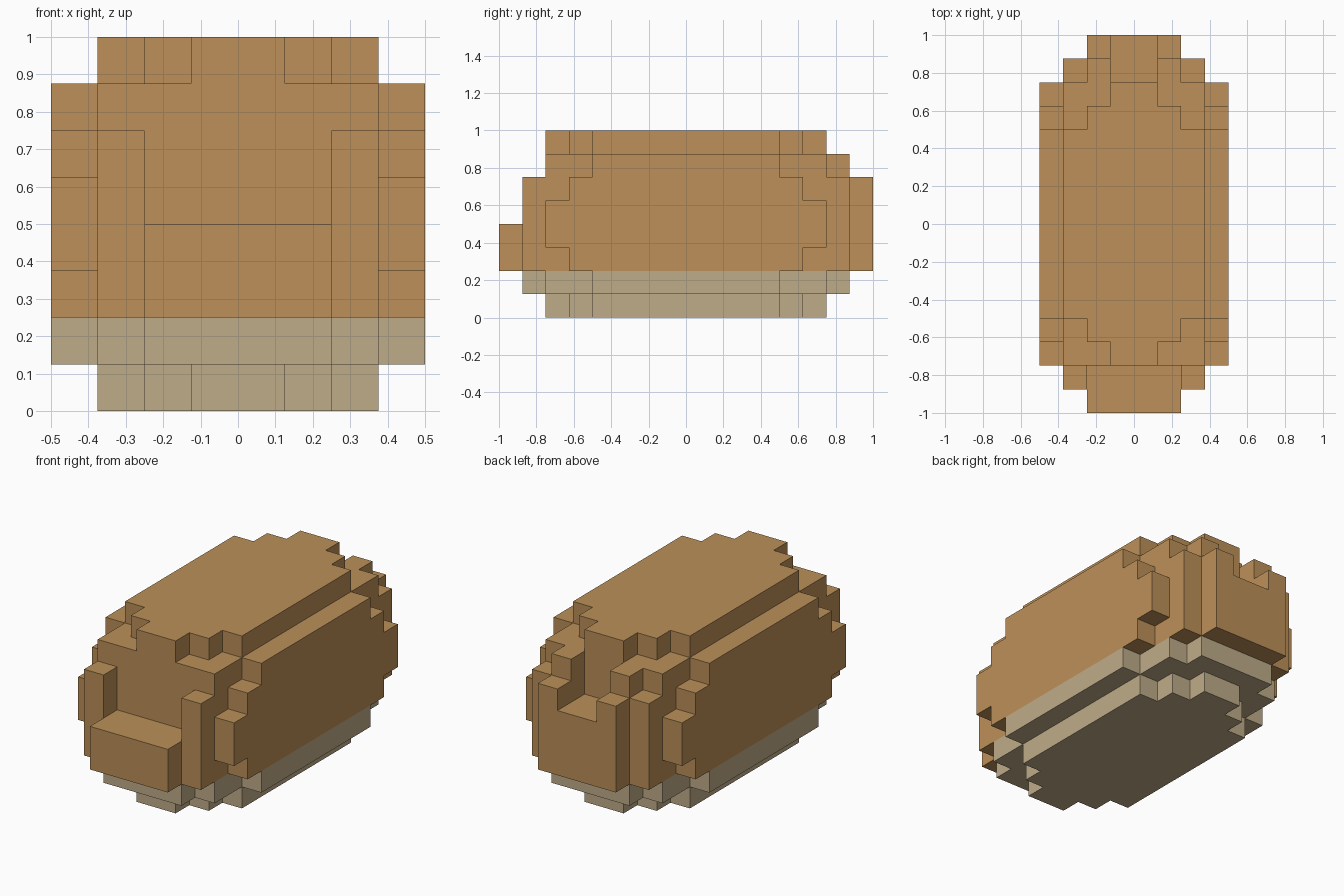
import bpy
import bmesh
import math
from itertools import product
from mathutils import Vector

cube = bpy.data.objects.get("Cube")
if cube:
    bpy.data.objects.remove(cube)

UNIT = 1 / 8  # edge length of one block


def make_material(name, color):
    material = bpy.data.materials.new(name)
    material.use_nodes = True
    material.diffuse_color = color
    material.node_tree.nodes["Principled BSDF"].inputs["Base Color"].default_value = color
    return material


brown = make_material("warm brown", (0.503, 0.279, 0.1, 1))
tan = make_material("pale tan", (0.521, 0.413, 0.25, 1))


def box(x_in, x_out, front, back, bottom, top):
    """Block cells of a box, mirrored left and right."""
    cells = set()
    for x, y, z in product(range(x_in, x_out), range(front, back), range(bottom, top)):
        cells.update({(x, y, z), (-1 - x, y, z)})
    return cells


def stepped_layer(bottom, top, steps):
    """A symmetric layer; each step gives a half width and a half length."""
    cells = set()
    for half_width, half_length in steps:
        cells |= box(0, half_width, -half_length, half_length, bottom, top)
    return cells


parts = {
    # Main body with a stepped roof
    "body_core": (brown, box(0, 3, -6, 6, 2, 7)),
    "roof": (brown, stepped_layer(7, 8, [(1, 6), (2, 5), (3, 4)])),
    # Front snout between two upright corner posts
    "snout": (brown, box(0, 2, -8, -6, 2, 4)),
    "front_posts": (brown, box(2, 3, -7, -6, 2, 6)),
    # Rear block with a notch cut in its upper middle
    "rear_block": (brown, box(0, 2, 6, 8, 2, 5) | box(1, 2, 6, 8, 5, 6) | box(1, 2, 6, 7, 6, 7)),
    "rear_posts": (brown, box(2, 3, 6, 7, 2, 6)),
    # Flank plates with stepped ends
    "side_panels": (brown, box(3, 4, -4, 4, 2, 7) | box(3, 4, -5, 5, 2, 6) | box(3, 4, -6, 6, 3, 5)),
    # Pale underside
    "belly": (tan, stepped_layer(1, 2, [(2, 7), (3, 6), (4, 4)])),
    "base": (tan, stepped_layer(0, 1, [(1, 6), (2, 5), (3, 4)])),
}

solid = set().union(*(cells for _, cells in parts.values()))


def build_part(name, material, cells):
    """Skin the exposed sides of the cells and merge flat areas."""
    bm = bmesh.new()
    for cell in sorted(cells):
        for axis, side in product(range(3), (-1, 1)):
            neighbour = list(cell)
            neighbour[axis] += side
            if tuple(neighbour) in solid:
                continue
            normal, u = Vector(), Vector()
            normal[axis] = side / 2
            u[(axis + 1) % 3] = 0.5
            v = normal.cross(u) * 2
            middle = Vector(cell) + Vector((0.5, 0.5, 0.5)) + normal
            corners = (-u - v, u - v, u + v, v - u)
            bm.faces.new([bm.verts.new((middle + c) * UNIT) for c in corners])
    bmesh.ops.remove_doubles(bm, verts=bm.verts, dist=UNIT / 100)
    bmesh.ops.dissolve_limit(bm, angle_limit=math.radians(1), verts=bm.verts, edges=bm.edges)
    mesh = bpy.data.meshes.new(name)
    bm.to_mesh(mesh)
    bm.free()
    mesh.materials.append(material)
    bpy.context.collection.objects.link(bpy.data.objects.new(name, mesh))


for part_name, (part_material, part_cells) in parts.items():
    build_part(part_name, part_material, part_cells)
